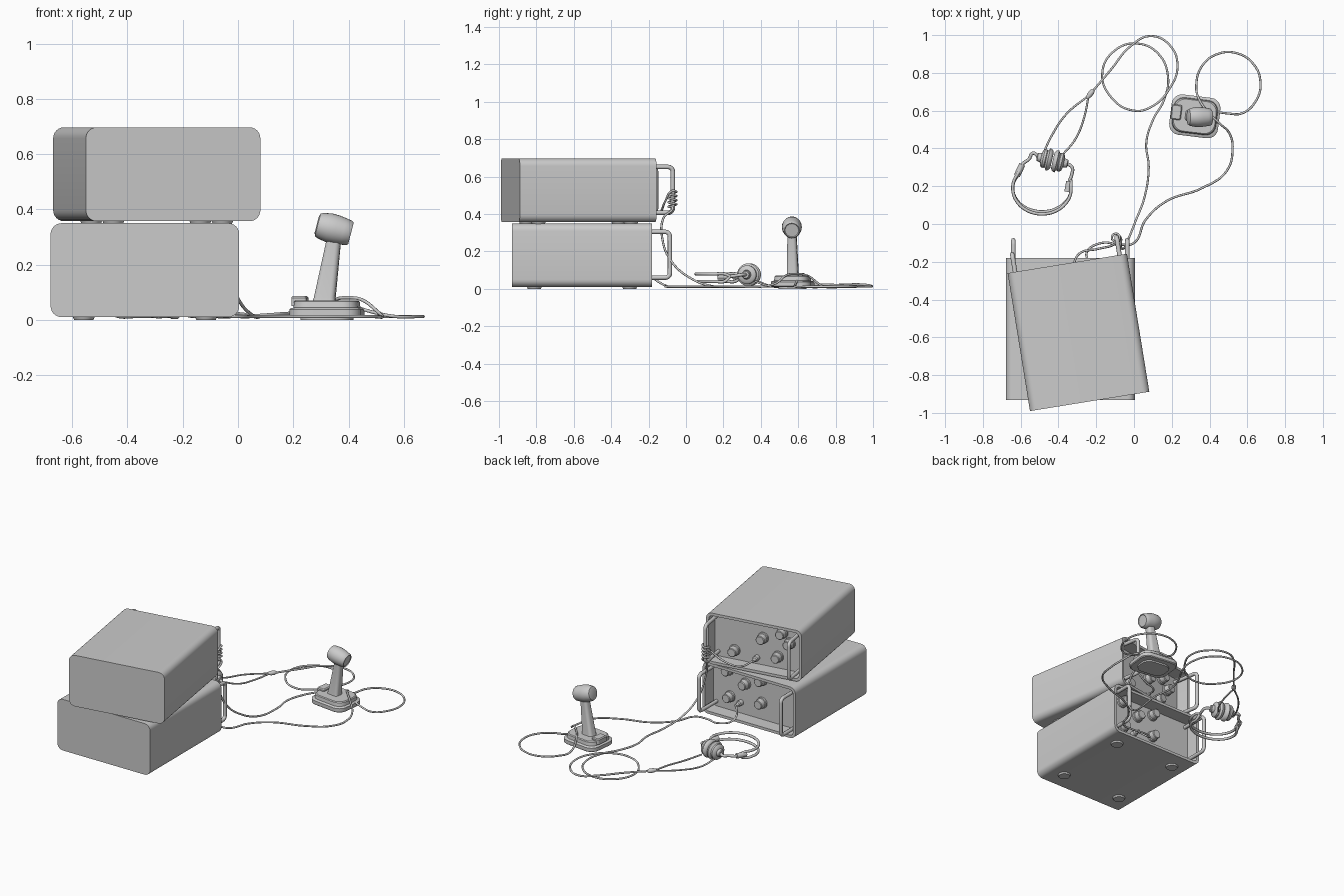
import bpy, bmesh
from math import sin, cos, pi, radians
from mathutils import Vector, Matrix

if "Cube" in bpy.data.objects:
    bpy.data.objects.remove(bpy.data.objects["Cube"])

ID = Matrix.Identity(4)


def rrect(w, h, r, n=6):
    """2D rounded rectangle outline, centred."""
    pts = []
    for k, (sx, sy) in enumerate([(1, 1), (-1, 1), (-1, -1), (1, -1)]):
        for i in range(n + 1):
            a = (k + i / n) * pi / 2
            pts.append((sx * (w / 2 - r) + r * cos(a), sy * (h / 2 - r) + r * sin(a)))
    return pts


def loft(name, rings, mat=ID, angle=35):
    """Skin a list of equal-length point rings and cap both ends."""
    bm = bmesh.new()
    loops = [[bm.verts.new(mat @ Vector(p)) for p in ring] for ring in rings]
    for a, b in zip(loops, loops[1:]):
        for i in range(len(a)):
            j = (i + 1) % len(a)
            bm.faces.new((a[i], a[j], b[j], b[i]))
    bm.faces.new(loops[0])
    bm.faces.new(loops[-1])
    bmesh.ops.recalc_face_normals(bm, faces=bm.faces)
    me = bpy.data.meshes.new(name)
    bm.to_mesh(me)
    bm.free()
    ob = bpy.data.objects.new(name, me)
    bpy.context.collection.objects.link(ob)
    finish(ob, angle)
    return ob


def finish(ob, angle=35):
    bpy.ops.object.select_all(action='DESELECT')
    ob.select_set(True)
    bpy.context.view_layer.objects.active = ob
    if ob.type == 'CURVE':
        bpy.ops.object.convert(target='MESH')
    bpy.ops.object.shade_smooth_by_angle(angle=radians(angle))


def lathe(name, profile, start, direction, mat=ID, n=28):
    """Revolve (radius, height) pairs about an axis."""
    rot = Vector(direction).to_track_quat('Z', 'Y').to_matrix().to_4x4()
    m = mat @ Matrix.Translation(start) @ rot
    rings = [[(r * cos(2 * pi * i / n), r * sin(2 * pi * i / n), h) for i in range(n)]
             for r, h in profile]
    return loft(name, rings, m)


def tube(name, pts, r, mat=ID, poly=False, res=8):
    """Round tube along smooth (or straight) path points."""
    cu = bpy.data.curves.new(name, 'CURVE')
    cu.dimensions = '3D'
    cu.bevel_depth, cu.bevel_resolution = r, 2
    cu.resolution_u, cu.use_fill_caps = res, True
    sp = cu.splines.new('POLY' if poly else 'BEZIER')
    if poly:
        sp.points.add(len(pts) - 1)
        for p, co in zip(sp.points, pts):
            p.co = (*(mat @ Vector(co)), 1)
    else:
        sp.bezier_points.add(len(pts) - 1)
        for p, co in zip(sp.bezier_points, pts):
            p.co = mat @ Vector(co)
            p.handle_left_type = p.handle_right_type = 'AUTO'
    ob = bpy.data.objects.new(name, cu)
    bpy.context.collection.objects.link(ob)
    finish(ob, 60)
    return ob


def unit(tag, mat, w, d, h, knobs, plug):
    """Equipment case, open at the back, with recessed panel, knobs and handles."""
    back, floor = d / 2, d / 2 - 0.09
    sections = [(w, h, .04, -d / 2), (w, h, .04, back),
                (w - .036, h - .036, .025, back), (w - .036, h - .036, .025, floor)]
    loft(tag + "_case", [[(x, y, z + h / 2) for x, z in rrect(a, b, r)]
                         for a, b, r, y in sections], mat)
    # corner handles
    for s, side in ((-1, "left"), (1, "right")):
        x, z0, z1, y1, c = s * (w / 2 - .04), .05, h - .045, back + .095, .025
        path = [(x, floor, z0)]
        for cz, a0 in ((z0 + c, -pi / 2), (z1 - c, 0)):
            for i in range(6):
                a = a0 + i / 5 * pi / 2
                path.append((x, y1 - c + c * cos(a), cz + c * sin(a)))
        path.append((x, floor, z1))
        tube(f"{tag}_handle_{side}", path, .012, mat, poly=True)
    # knobs
    prof = [(.036, 0), (.036, .012), (.031, .015), (.029, .046), (.025, .05)]
    for i, (x, z) in enumerate(knobs):
        lathe(f"{tag}_knob_{i}", prof, (x, floor, z), (0, 1, 0), mat, 20)
    # cable socket plug
    lathe(tag + "_plug", [(.018, 0), (.018, .03), (.011, .035), (.009, .06)],
          (plug[0], floor, plug[1]), (0, 1, 0), mat, 16)
    # feet
    for sx in (-1, 1):
        for sy in (-1, 1):
            lathe(f"{tag}_foot_{sx}_{sy}", [(.035, -.01), (.04, .002)],
                  (sx * (w / 2 - .12), sy * (d / 2 - .12), 0), (0, 0, 1), mat, 20)


# two stacked cases, the upper one twisted
low = Matrix.Translation((-.337, -.556, .01))
up = Matrix.Translation((-.294, -.574, .357)) @ Matrix.Rotation(radians(9.2), 4, 'Z')
unit("lower", low, .683, .75, .34,
     [(.21, .285), (.085, .225), (-.035, .28), (.2, .11), (-.035, .13)], (.12, .09))
unit("upper", up, .64, .74, .34,
     [(.17, .08), (-.02, .2), (-.15, .26), (-.12, .095), (-.2, .2)], (.02, .06))

# microphone base, tiers on an inset foot
mic = Matrix.Translation((.322, .57, 0)) @ Matrix.Rotation(radians(-7), 4, 'Z')
tiers = [(.19, .14, 0), (.19, .14, .01), (.25, .205, .01), (.26, .215, .015), (.26, .215, .038),
         (.252, .207, .042), (.235, .185, .044), (.23, .18, .066), (.22, .17, .071)]
loft("mic_base", [[(x, y, z) for x, y in rrect(w, h, .055)] for w, h, z in tiers], mic)
loft("talk_button", [[(x - .1, y + .01, z) for x, y in rrect(w, h, .008, 3)]
                     for w, h, z in [(.055, .08, .05), (.055, .08, .08), (.045, .07, .086)]], mic)
# stem and head
loft("mic_stem", [[(cx + x, y, z) for x, y in rrect(w, h, .018)]
                  for cx, w, h, z in [(-.01, .085, .066, .065), (-.008, .077, .06, .08),
                                      (.025, .052, .048, .29)]], mic)
lathe("mic_head", [(.03, 0), (.042, .004), (.047, .014), (.053, .045), (.053, .07),
                   (.049, .1), (.045, .122), (.04, .128), (.036, .124)],
      (.285, .566, .345), (.96, .0, -.25))

# microphone cable: lower case, floor, over the base, loop, back into base
ring = [(.5 + .17 * cos(a), .74 + .17 * sin(a), .012)
        for a in [radians(180 - 35 * i) for i in range(8)]]
tube("mic_cable", [low @ Vector((.12, .33, .09)), (-.25, -.15, .04), (-.17, -.1, .014),
                   (-.07, -.11, .014), (0, -.1, .012), (.06, .02, .012), (.17, .12, .012),
                   (.36, .19, .012), (.49, .28, .012), (.522, .4, .012), (.505, .48, .03),
                   (.45, .535, .072), (.4, .585, .08), (.35, .65, .07), *ring,
                   (.5, .585, .025), (.43, .595, .045)], .006)

# headphone cable: upper case, wrapped on the handle, floor loops, splitter
hx, hy = -.096, -.072
wraps = [(hx + .021 * cos(a), hy + .021 * sin(a), .525 - .09 * i / 24)
         for i in range(25) for a in [i * pi / 3]]
tube("headphone_cable", [up @ Vector((.02, .33, .06)), up @ Vector((.07, .41, .045)),
                         up @ Vector((.17, .42, .06)), (-.11, -.11, .47), *wraps,
                         (-.07, -.12, .38), (-.05, -.125, .26), (-.03, -.08, .15),
                         (.01, .02, .06), (.055, .14, .015), (.078, .3, .012),
                         (.065, .43, .012), (.1, .55, .012), (.16, .66, .012),
                         (.18, .78, .012), (.13, .9, .012), (.02, .955, .012),
                         (-.1, .92, .012), (-.168, .8, .012), (-.12, .67, .012),
                         (0, .6, .012), (.1, .625, .018), (.19, .72, .024),
                         (.23, .83, .02), (.195, .94, .014), (.09, .995, .014),
                         (-.02, .94, .024), (-.12, .82, .022), (-.23, .69, .014)], .006)
lathe("cable_splitter", [(.008, 0), (.014, .012), (.014, .035), (.008, .055)],
      (-.215, .71, .016), (-.6, -.8, 0), n=14)
tube("left_earcup_cable", [(-.24, .68, .014), (-.36, .58, .012), (-.44, .46, .014),
                           (-.475, .385, .04)], .0055)
tube("right_earcup_cable", [(-.24, .68, .014), (-.265, .56, .012), (-.31, .45, .014),
                            (-.375, .37, .04)], .0055)

# earcups resting face to face
c, axis = Vector((-.432, .337, .076)), Vector((.96, -.22, 0)).normalized()
cup = [(.04, .0), (.05, .004), (.058, .012), (.06, .022), (.05, .027), (.046, .032),
       (.05, .036), (.05, .048), (.042, .056), (.025, .06), (.022, .078), (.018, .082)]
for s, side in ((-1, "left"), (1, "right")):
    lathe(f"earcup_{side}", cup, c + axis * s * .002, axis * s)

# double headband with sliders and yokes
for k, z in ((0, .08), (1, .04)):
    arc = [(-.487 + .155 * cos(a), .19 + (.137 - .012 * k) * sin(a), z)
           for a in [radians(-215 + 22.2 * i) for i in range(11)]]
    tube(f"headband_{k}", [(-.595, .3, .066)] + arc + [(-.335, .235, .066)], .0085)
sides = {"left": [(-.62, .255, .066), (-.592, .315, .066), (-.555, .345, .07),
                  (-.535, .375, .076), (-.505, .354, .076)],
         "right": [(-.352, .17, .066), (-.342, .225, .066), (-.33, .26, .07),
                   (-.328, .3, .076), (-.355, .32, .076)]}
for side, p in sides.items():
    tube(f"yoke_{side}", p, .009)
    tube(f"slider_{side}", p[:2], .017)
